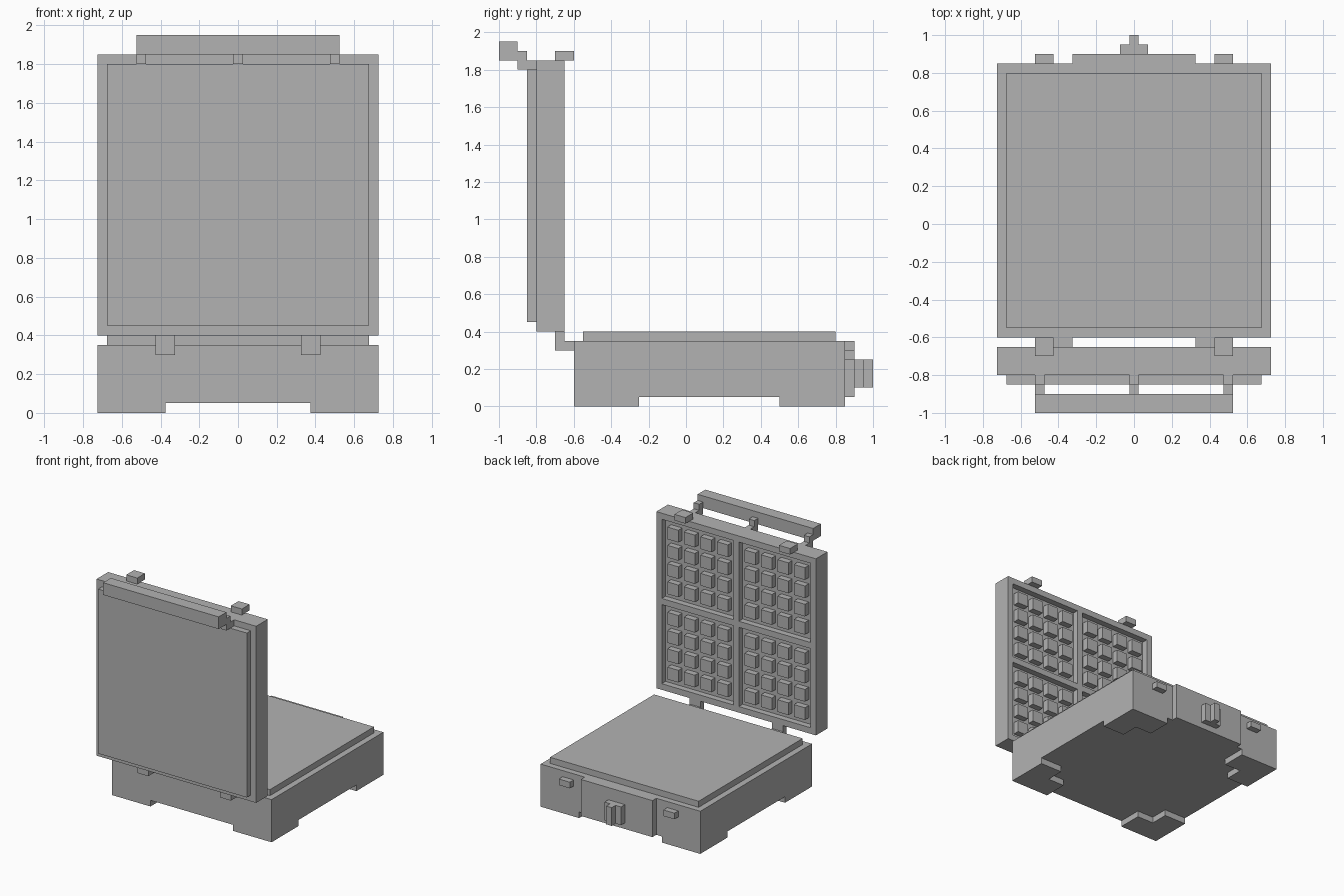
import bpy
import bmesh
from mathutils import Matrix, Vector

if "Cube" in bpy.data.objects:
    bpy.data.objects.remove(bpy.data.objects["Cube"], do_unlink=True)

grey = bpy.data.materials.new("plain grey")
grey.use_nodes = True
GREY = (0.45, 0.45, 0.45, 1)
grey.diffuse_color = GREY
grey.node_tree.nodes["Principled BSDF"].inputs["Base Color"].default_value = GREY

U = 0.05        # grid module
HALF = 0.725    # half width of the body


def build(name, boxes):
    """One flat-shaded object from boxes given as (x range, y range, z range)."""
    bm = bmesh.new()
    for ranges in boxes:
        centre = Vector([(a + b) / 2 for a, b in ranges])
        size = Vector([abs(b - a) for a, b in ranges])
        bmesh.ops.create_cube(bm, size=1, matrix=Matrix.Translation(centre) @ Matrix.Diagonal(size.to_4d()))
    mesh = bpy.data.meshes.new(name)
    bm.to_mesh(mesh)
    bm.free()
    mesh.materials.append(grey)
    obj = bpy.data.objects.new(name, mesh)
    bpy.context.collection.objects.link(obj)
    return obj


def wide(half):
    return (-half, half)


# Base body and lower plate
build("base_body", [(wide(HALF), (-0.6, 0.85), (U, 0.35))])
build("lower_plate", [(wide(0.675), (-0.55, 0.8), (0.35, 0.4))])

# L-shaped corner feet
for sx, side in ((1, "left"), (-1, "right")):
    for sy, end in ((1, "back"), (-1, "front")):
        def fx(d):
            return sx * (HALF - d)

        def fy(d):
            return 0.125 + sy * (HALF - d)
        build(f"{end}_{side}_foot", [
            ((fx(0), fx(0.35)), (fy(0), fy(0.2)), (0, U)),
            ((fx(0), fx(0.2)), (fy(0.2), fy(0.35)), (0, U))])

# Back panel with stepped latch
build("back_panel", [(wide(0.325), (0.85, 0.9), (U, 0.35))])
build("latch", [(wide(0.075), (0.9, 0.95), (0.1, 0.25)),
                (wide(0.025), (0.95, 1), (0.1, 0.25))])

# Paired catches, lid tabs and hinges
for s, side in ((1, "left"), (-1, "right")):
    outer = (s * 0.425, s * 0.525)
    inner = (s * 0.325, s * 0.425)
    build(f"{side}_catch", [(outer, (0.85, 0.9), (0.25, 0.3))])
    build(f"{side}_lid_tab", [(outer, (-0.7, -0.6), (1.85, 1.9))])
    build(f"{side}_hinge", [(inner, (-0.7, -0.65), (0.3, 0.4)),
                            (inner, (-0.65, -0.6), (0.3, 0.35))])

# Upright lid: slab, outer plate, rim and cross ribs
LOW, HIGH = 0.4, 1.85
MID = (LOW + HIGH) / 2
RAISED = (-0.7, -0.65)
build("lid_slab", [(wide(HALF), (-0.8, -0.7), (LOW, HIGH))])
build("lid_outer_plate", [(wide(0.675), (-0.85, -0.8), (0.45, 1.8))])
ribs = []
for c in (-0.7, 0, 0.7):
    ribs.append((wide(HALF), RAISED, (MID + c - U / 2, MID + c + U / 2)))
    for row in (-1, 1):
        ribs.append(((c - U / 2, c + U / 2), RAISED, (MID + row * U / 2, MID + row * 0.675)))
build("lid_rim_and_ribs", ribs)

# Four fields of square pegs
steps = [s * (0.125 + 3 * U * i) for s in (-1, 1) for i in range(4)]
build("lid_pegs", [((x - U, x + U), RAISED, (MID + z - U, MID + z + U))
                   for x in steps for z in steps])

# Handle bar on three stepped arms
build("handle_bar", [(wide(0.525), (-1, -0.9), (1.85, 1.95))])
for x, label in ((-0.5, "right"), (0, "middle"), (0.5, "left")):
    span = (x - U / 2, x + U / 2)
    build(f"{label}_handle_arm", [(span, (-0.9, -0.85), (1.8, 1.9)),
                                  (span, (-0.85, -0.8), (1.8, 1.85))])
